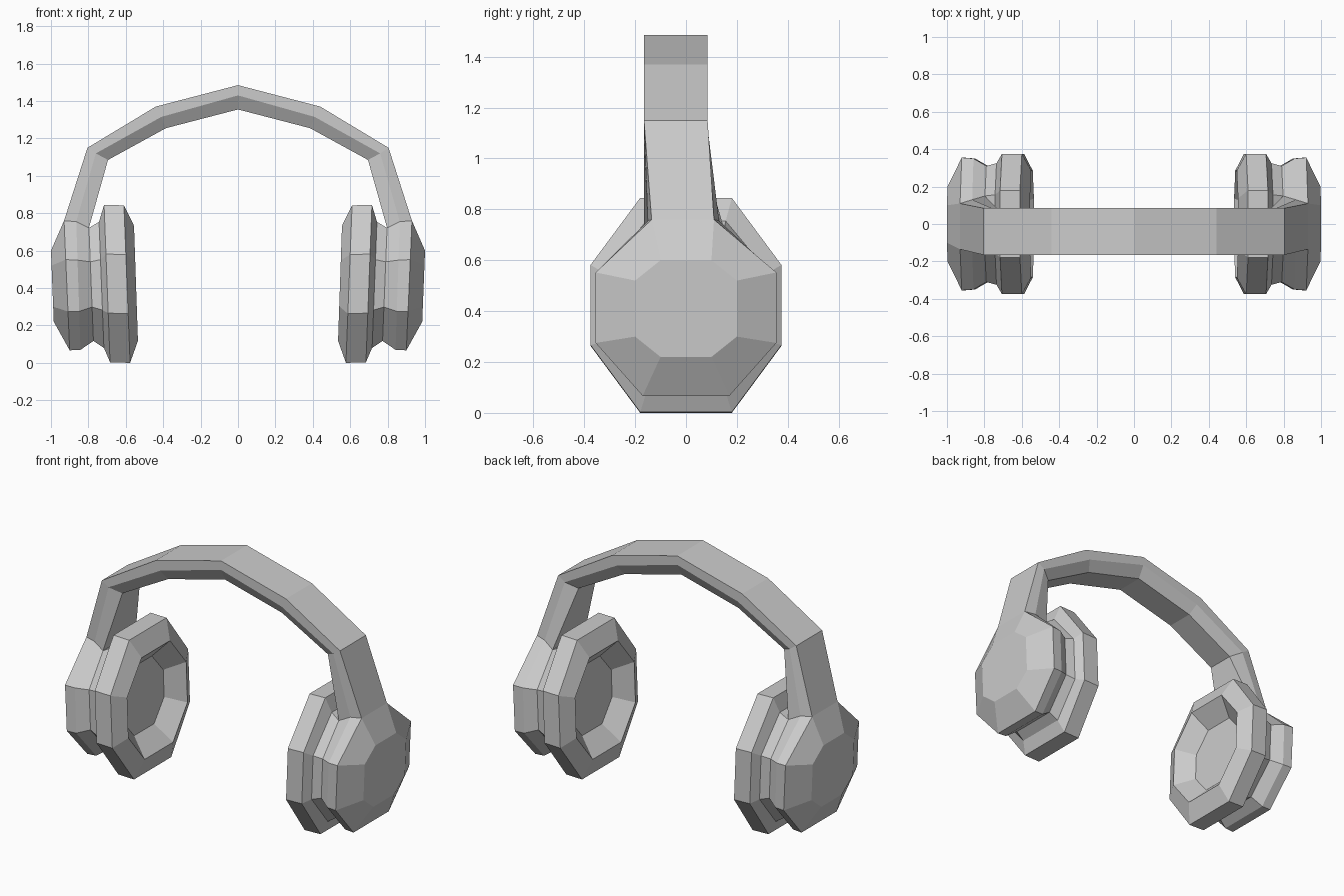
import bpy
import bmesh

cube = bpy.data.objects.get("Cube")
if cube:
    bpy.data.objects.remove(cube, do_unlink=True)

grey = bpy.data.materials.new("plain grey")
grey.use_nodes = True
grey.diffuse_color = (0.6, 0.6, 0.6, 1)
bsdf = next(n for n in grey.node_tree.nodes if n.type == "BSDF_PRINCIPLED")
bsdf.inputs["Base Color"].default_value = grey.diffuse_color


def octagon(top, bottom, half_width, sides=0.4, ends=0.48, crown=None):
    """Slightly tilted octagon between a top and a bottom (x, z) point."""
    crown = crown or (-ends * half_width, ends * half_width)
    w, e = half_width, ends * half_width
    outline = [(crown[0], 1), (crown[1], 1), (w, sides), (w, -sides),
               (e, -1), (-e, -1), (-w, -sides), (-w, sides)]
    points = []
    for y, t in outline:
        f = (t + 1) / 2
        points.append((bottom[0] + (top[0] - bottom[0]) * f, y,
                       bottom[1] + (top[1] - bottom[1]) * f))
    return points


def loft(name, rings, cap_first=False, cap_last=False):
    """Skin closed rings on the left side and mirror them to the right."""
    bm = bmesh.new()
    loops = [[bm.verts.new(p) for p in ring] for ring in rings]
    n = len(loops[0])
    for a, b in zip(loops, loops[1:]):
        for i in range(n):
            j = (i + 1) % n
            bm.faces.new((a[i], a[j], b[j], b[i]))
    if cap_first:
        bm.faces.new(loops[0])
    if cap_last:
        bm.faces.new(list(reversed(loops[-1])))
    # Ring order runs so that these faces point outward
    mesh = bpy.data.meshes.new(name)
    bmesh.ops.recalc_face_normals(bm, faces=bm.faces)
    bm.to_mesh(mesh)
    bm.free()
    mesh.materials.append(grey)
    obj = bpy.data.objects.new(name, mesh)
    bpy.context.collection.objects.link(obj)
    mirror = obj.modifiers.new("left and right", "MIRROR")
    mirror.use_axis[0] = True
    mirror.use_clip = True
    return obj


# Crowns are the top edges of the cup where the band grows out
crowns = [(-0.135, 0.11), (-0.15, 0.13), (-0.165, 0.15)]

# Outer cup shell: flat cap, bevel, rim, groove, neck
neck = octagon((0.743, 0.754), (0.717, 0.08), 0.325)
loft("ear_cup_shells", [
    octagon((1.0, 0.60), (0.985, 0.22), 0.2, 0.58, 0.5),
    octagon((0.93, 0.76), (0.9, 0.067), 0.355, crown=crowns[0]),
    octagon((0.865, 0.755), (0.842, 0.07), 0.35, crown=crowns[1]),
    octagon((0.797, 0.722), (0.773, 0.117), 0.31, crown=crowns[2]),
    neck,
], cap_first=True)

# Ear cushion: wide rim, bevel, dished recess and its floor
loft("ear_cushions", [
    neck,
    octagon((0.716, 0.845), (0.684, 0.003), 0.375, 0.375),
    octagon((0.61, 0.842), (0.577, 0.0), 0.375, 0.375),
    octagon((0.556, 0.733), (0.535, 0.118), 0.285),
    octagon((0.65, 0.63), (0.635, 0.22), 0.2),
], cap_last=True)

# Headband: outer, middle and inner (x, z) lines, inner edge chamfered
outer = [(0, 1.485), (0.44, 1.37), (0.805, 1.15), (0.93, 0.76)]
middle = [(0, 1.43), (0.41, 1.315), (0.76, 1.12), (0.865, 0.755)]
inner = [(0, 1.355), (0.385, 1.255), (0.695, 1.085), (0.797, 0.722)]
widths = [(-0.165, 0.085), (-0.165, 0.085), (-0.125, 0.045)]
sections = []
for k, lines in enumerate(zip(outer, middle, inner)):
    spans = crowns if k == len(outer) - 1 else widths
    front = [(x, s[0], z) for (x, z), s in zip(lines, spans)]
    back = [(x, s[1], z) for (x, z), s in zip(lines, spans)]
    sections.append(front + back[::-1])
band = loft("headband", sections)

# Make sure the open band tube faces outward
mesh = band.data
top_face = max(mesh.polygons, key=lambda p: p.center.z)
if top_face.normal.z < 0:
    mesh.flip_normals()
